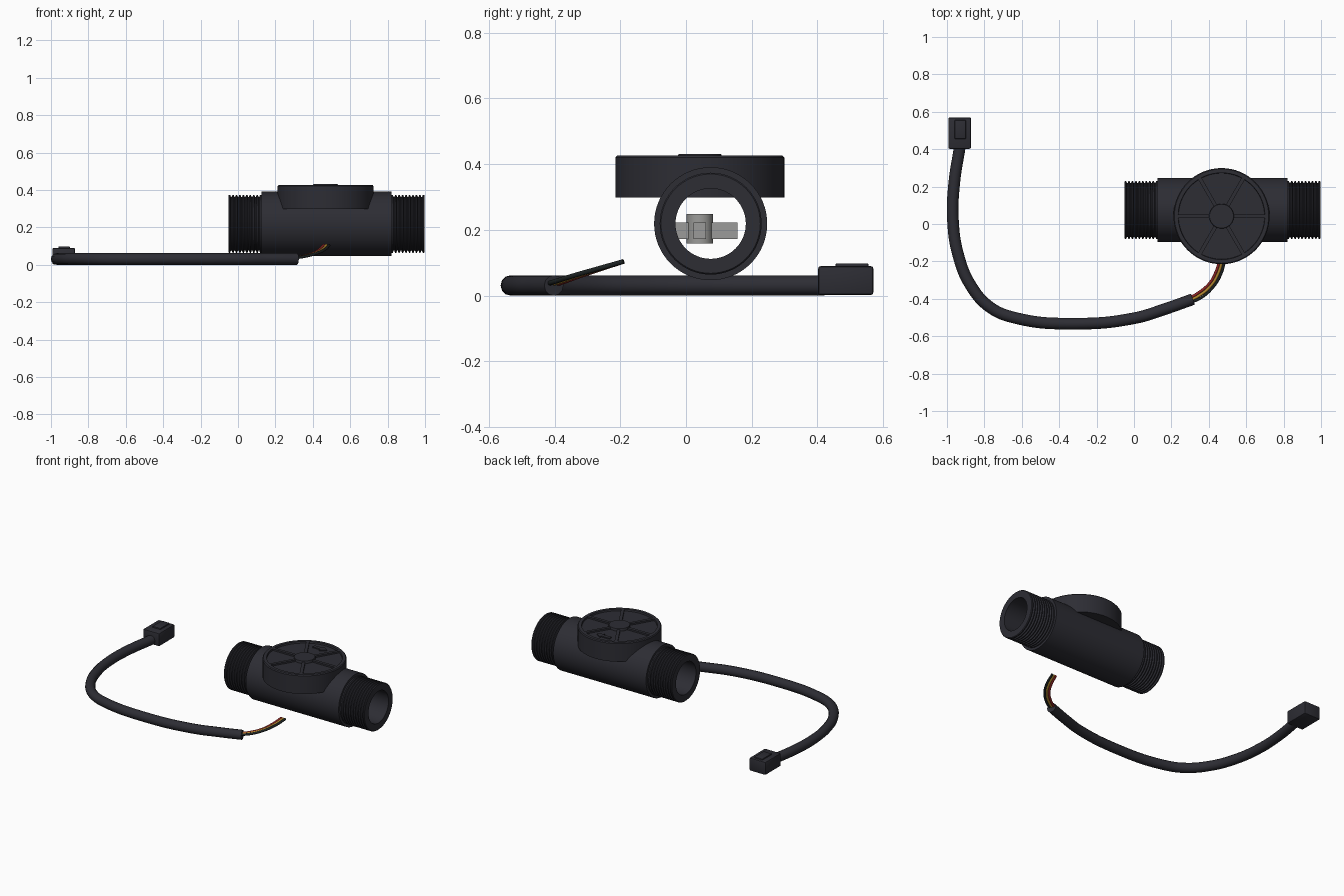
import bpy, bmesh, math
from mathutils import Vector, Matrix

if "Cube" in bpy.data.objects:
    bpy.data.objects.remove(bpy.data.objects["Cube"])


def material(name, rgb):
    m = bpy.data.materials.new(name)
    m.use_nodes = True
    m.diffuse_color = (*rgb, 1)
    m.node_tree.nodes["Principled BSDF"].inputs["Base Color"].default_value = (*rgb, 1)
    return m


DARK = material("charcoal plastic", (0.026, 0.026, 0.034))
GREY = material("grey plastic", (0.33, 0.33, 0.32))
RED = material("red wire", (0.30, 0.02, 0.02))
YELLOW = material("yellow wire", (0.50, 0.27, 0.03))
BLACK = material("black wire", (0.012, 0.016, 0.016))


def finish(ob, mat, smooth=True):
    ob.data.materials.clear()
    ob.data.materials.append(mat)
    bpy.ops.object.select_all(action="DESELECT")
    ob.select_set(True)
    bpy.context.view_layer.objects.active = ob
    if smooth:
        bpy.ops.object.shade_smooth_by_angle(angle=math.radians(35))
    return ob


def mesh_object(name, bm, mat, smooth=True):
    bmesh.ops.recalc_face_normals(bm, faces=bm.faces)
    me = bpy.data.meshes.new(name)
    bm.to_mesh(me)
    bm.free()
    ob = bpy.data.objects.new(name, me)
    bpy.context.collection.objects.link(ob)
    return finish(ob, mat, smooth)


def lathe(name, profile, matrix, mat, closed=False, n=64):
    """Turn (radius, height) points around local z; open profiles start and end on the axis."""
    bm = bmesh.new()
    rings = []
    for r, h in profile:
        count = 1 if r == 0 else n
        rings.append([bm.verts.new((r * math.cos(math.tau * i / n),
                                    r * math.sin(math.tau * i / n), h)) for i in range(count)])
    pairs = list(zip(rings, rings[1:]))
    if closed:
        pairs.append((rings[-1], rings[0]))
    for a, b in pairs:
        for i in range(n):
            j = (i + 1) % n
            loop = [a[i % len(a)], a[j % len(a)], b[j % len(b)], b[i % len(b)]]
            bm.faces.new(list(dict.fromkeys(loop)))
    bm.transform(matrix)
    return mesh_object(name, bm, mat)


def box(name, centre, size, mat, angle=0, bevel=0):
    bm = bmesh.new()
    bmesh.ops.create_cube(bm, size=1, matrix=Matrix.Diagonal((*size, 1)))
    if bevel:
        bmesh.ops.bevel(bm, geom=bm.edges[:], offset=bevel, segments=2, affect="EDGES", profile=0.5)
    bm.transform(Matrix.Translation(centre) @ Matrix.Rotation(angle, 4, "Z"))
    return mesh_object(name, bm, mat)


def tube(name, points, radius, mat):
    cu = bpy.data.curves.new(name, "CURVE")
    cu.dimensions = "3D"
    cu.bevel_depth = radius
    cu.bevel_resolution = 4
    cu.resolution_u = 8
    cu.use_fill_caps = True
    sp = cu.splines.new("BEZIER")
    sp.bezier_points.add(len(points) - 1)
    for bp, p in zip(sp.bezier_points, points):
        bp.co = p
        bp.handle_left_type = bp.handle_right_type = "AUTO"
    ob = bpy.data.objects.new(name, cu)
    bpy.context.collection.objects.link(ob)
    bpy.ops.object.select_all(action="DESELECT")
    ob.select_set(True)
    bpy.context.view_layer.objects.active = ob
    bpy.ops.object.convert(target="MESH")
    return finish(bpy.context.object, mat)


# Flow pipe: plain middle, threaded ends and a straight bore
half, body_half, bore, neck, crest = 0.525, 0.347, 0.107, 0.144, 0.155
pitch, turns = 0.0185, 9
right_end = [(crest, body_half), (crest, body_half + 0.008)]
for i in range(turns):
    h = body_half + 0.01 + i * pitch
    right_end += [(neck, h + 0.002), (neck, h + 0.006), (crest, h + 0.010), (crest, h + 0.016)]
right_end += [(crest - 0.004, half), (bore, half)]
upper = [(0.172, body_half)] + right_end
lower = [(r, -h) for r, h in reversed(upper)]
pipe_axis = Matrix.Translation((0.473, 0.075, 0.226)) @ Matrix.Rotation(math.pi / 2, 4, "Y")
lathe("pipe_body", lower + upper, pipe_axis, DARK, closed=True)

# Round sensor housing with a recessed lid
cx, cy = 0.468, 0.042
lathe("sensor_housing", [(0, 0.305), (0.257, 0.305), (0.257, 0.427), (0.252, 0.433),
                         (0.232, 0.433), (0.230, 0.422), (0, 0.422)],
      Matrix.Translation((cx, cy, 0)), DARK)
lathe("lid_hub", [(0, 0.415), (0.066, 0.415), (0.066, 0.435), (0.064, 0.438), (0, 0.438)],
      Matrix.Translation((cx, cy, 0)), DARK, n=48)
for i in range(6):
    a = i * math.pi / 3
    box(f"lid_spoke_{i + 1}", (cx + 0.148 * math.cos(a), cy + 0.148 * math.sin(a), 0.425),
        (0.18, 0.02, 0.016), DARK, a)

# Raised flow arrow on the lid
bm = bmesh.new()
side = [(-0.05, 0.012), (0.01, 0.012), (0.01, 0.026)]
outline = side + [(0.05, 0)] + [(x, -y) for x, y in reversed(side)]
face = bm.faces.new([bm.verts.new((cx - 0.004 + x, cy + 0.174 + y, 0.421)) for x, y in outline])
ext = bmesh.ops.extrude_face_region(bm, geom=[face])["geom"]
bmesh.ops.translate(bm, vec=(0, 0, 0.008), verts=[v for v in ext if isinstance(v, bmesh.types.BMVert)])
mesh_object("flow_arrow", bm, DARK, False)

# Impeller on a vertical axis inside the bore
lathe("impeller_hub", [(0, 0.165), (0.04, 0.165), (0.04, 0.255), (0, 0.255)],
      Matrix.Translation((cx, cy, 0)), GREY, n=32)
for i in range(4):
    a = i * math.pi / 2
    box(f"impeller_blade_{i + 1}", (cx + 0.07 * math.cos(a), cy + 0.07 * math.sin(a), 0.205),
        (0.09, 0.038, 0.05), GREY, a)

# Cable sweeping round to the plug
path = [(-0.93, 0.42), (-0.962, 0.21), (-0.968, 0.02), (-0.94, -0.165), (-0.875, -0.325),
        (-0.77, -0.445), (-0.635, -0.502), (-0.31, -0.533), (0.005, -0.503), (0.165, -0.455),
        (0.315, -0.402)]
tube("cable", [(x, y, 0.038) for x, y in path], 0.031, DARK)

# Three loose wires leaving the cable
for k, (name, mat) in enumerate((("red_wire", RED), ("yellow_wire", YELLOW), ("black_wire", BLACK))):
    s = (k - 1) * 0.014
    tube(name, [(0.29 - s * 0.3, -0.41 - s, 0.042), (0.345 + s * 0.4, -0.385 - s, 0.05),
                (0.415 + s * 0.7, -0.325 - s * 0.7, 0.07), (0.452 + s, -0.26 - s * 0.3, 0.09),
                (0.473 + s, -0.19, 0.111)], 0.0075, mat)

# Plug with a raised latch
box("plug_body", (-0.932, 0.486, 0.053), (0.122, 0.168, 0.088), DARK, bevel=0.008)
box("plug_latch", (-0.929, 0.505, 0.096), (0.06, 0.1, 0.018), DARK, bevel=0.003)

# Rest the whole model on the ground
bpy.context.view_layer.update()
meshes = [o for o in bpy.context.scene.objects if o.type == "MESH"]
low = min((o.matrix_world @ Vector(c)).z for o in meshes for c in o.bound_box)
for o in meshes:
    o.data.transform(Matrix.Translation((0, 0, -low)))
